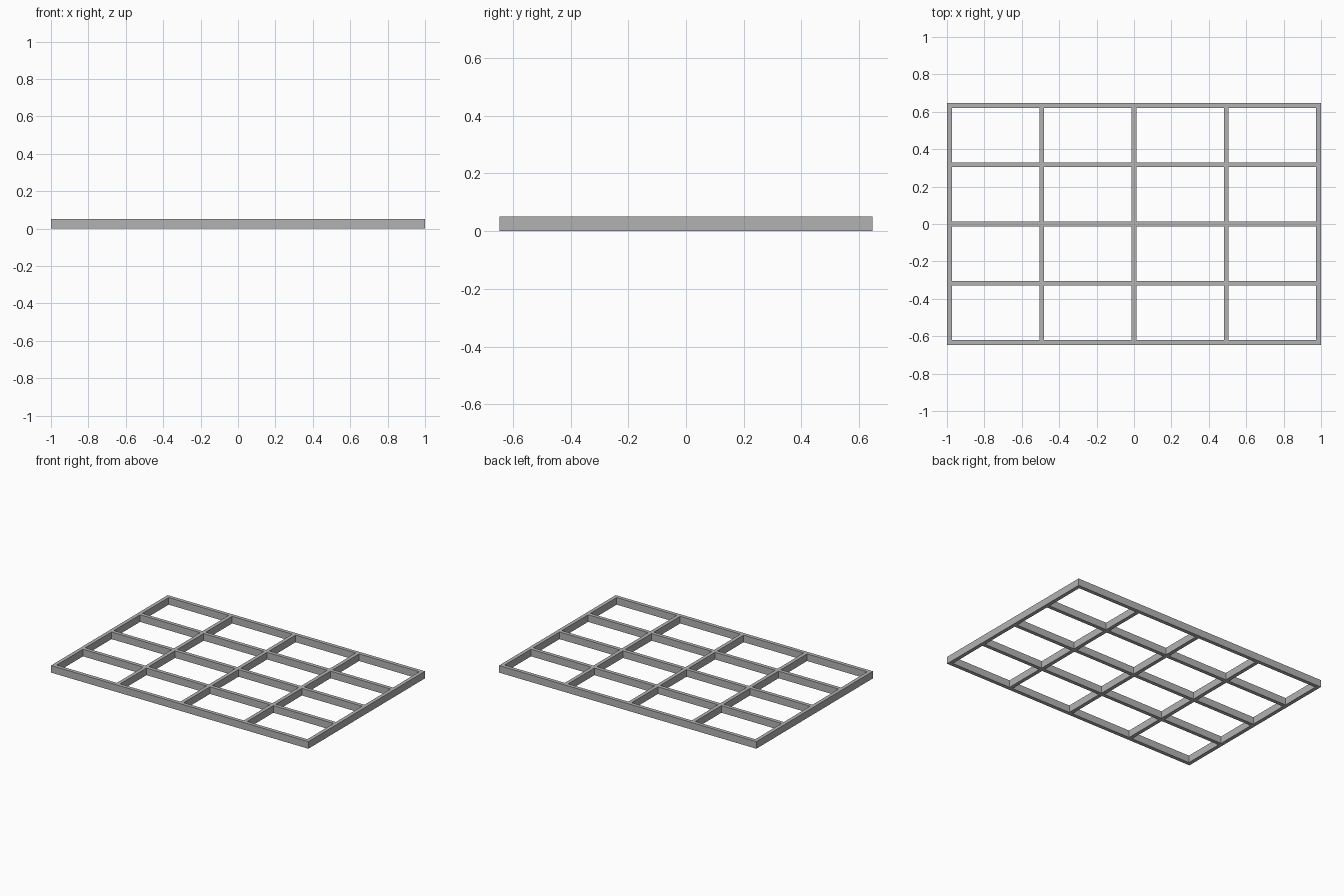
import bpy
import bmesh

if "Cube" in bpy.data.objects:
    bpy.data.objects.remove(bpy.data.objects["Cube"], do_unlink=True)

HALF_X, HALF_Y = 1.0, 0.647
HEIGHT, BAR, BAYS = 0.05, 0.026, 4

grey = bpy.data.materials.new("grey_metal")
grey.use_nodes = True
colour = (0.45, 0.45, 0.45, 1)
grey.diffuse_color = colour
grey.node_tree.nodes["Principled BSDF"].inputs["Base Color"].default_value = colour


def bar_edges(half):
    """Both edges of each evenly spaced bar across one direction."""
    reach = half - BAR / 2
    centres = [reach * (2 * i / BAYS - 1) for i in range(BAYS + 1)]
    return [c + side * BAR / 2 for c in centres for side in (-1, 1)]


# Flat lattice: keep every cell that lies on a bar, leave the bays open
xs, ys = bar_edges(HALF_X), bar_edges(HALF_Y)
bm = bmesh.new()
grid = [[bm.verts.new((x, y, 0)) for y in ys] for x in xs]
for i in range(len(xs) - 1):
    for j in range(len(ys) - 1):
        if i % 2 == 0 or j % 2 == 0:
            bm.faces.new((grid[i][j], grid[i + 1][j],
                          grid[i + 1][j + 1], grid[i][j + 1]))

# Raise the lattice into solid bars
raised = bmesh.ops.extrude_face_region(bm, geom=bm.faces[:], use_keep_orig=True)
top = [v for v in raised["geom"] if isinstance(v, bmesh.types.BMVert)]
bmesh.ops.translate(bm, verts=top, vec=(0, 0, HEIGHT))
bmesh.ops.recalc_face_normals(bm, faces=bm.faces[:])

mesh = bpy.data.meshes.new("grid_frame")
bm.to_mesh(mesh)
bm.free()
mesh.materials.append(grey)
frame = bpy.data.objects.new("grid_frame", mesh)
bpy.context.collection.objects.link(frame)
